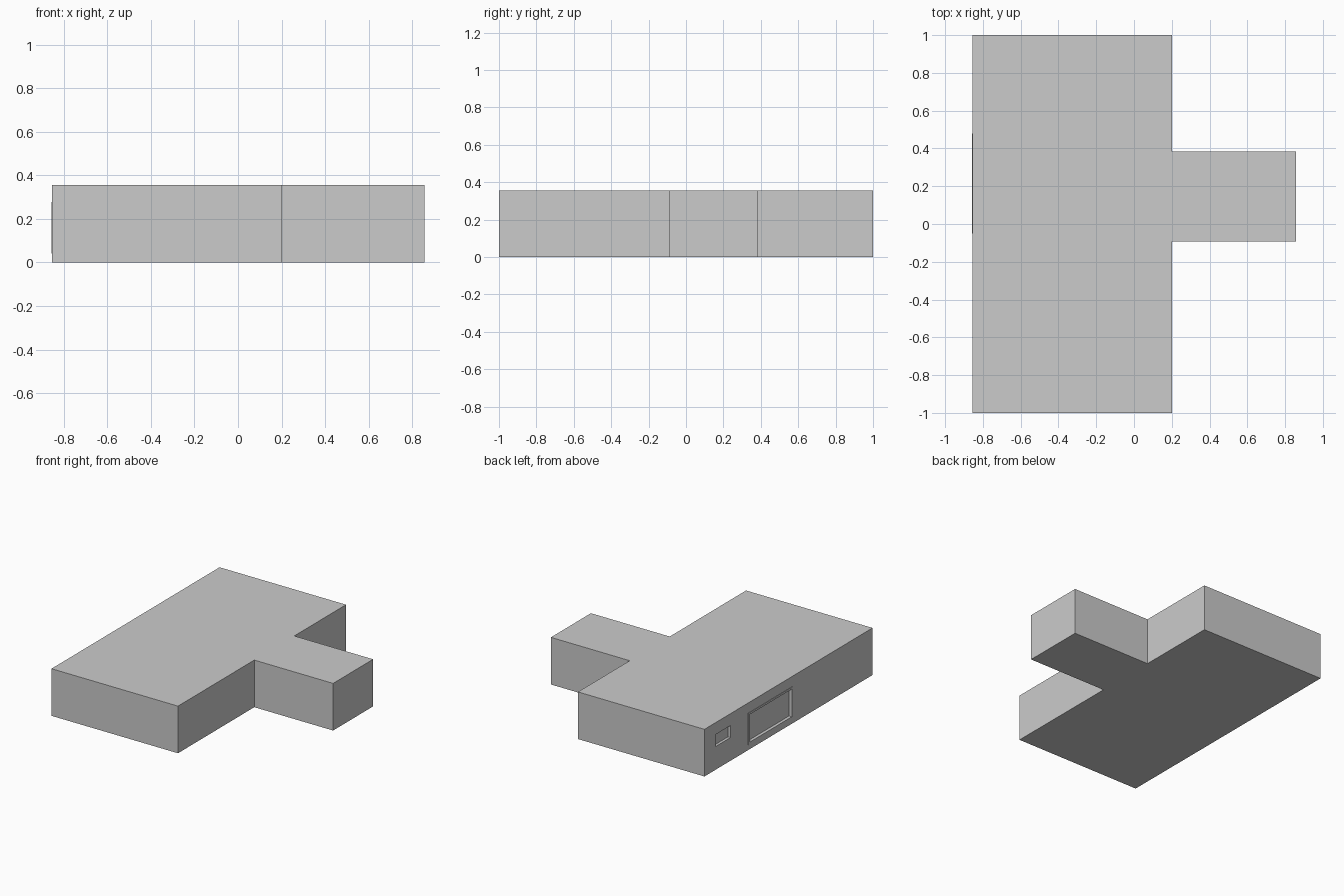
import bpy, bmesh

if "Cube" in bpy.data.objects:
    bpy.data.objects.remove(bpy.data.objects["Cube"])

H = 0.355          # building height
WALL = -0.854      # x of the window wall
DEPTH = 0.02       # window recess depth


def make_object(name, bm):
    bmesh.ops.recalc_face_normals(bm, faces=bm.faces)
    me = bpy.data.meshes.new(name)
    bm.to_mesh(me)
    bm.free()
    ob = bpy.data.objects.new(name, me)
    bpy.context.scene.collection.objects.link(ob)
    return ob


def box(name, x0, x1, y0, y1, z0, z1):
    bm = bmesh.new()
    bmesh.ops.create_cube(bm, size=1)
    for v in bm.verts:
        v.co.x = x1 if v.co.x > 0 else x0
        v.co.y = y1 if v.co.y > 0 else y0
        v.co.z = z1 if v.co.z > 0 else z0
    return make_object(name, bm)


def cut(target, cutter):
    mod = target.modifiers.new(cutter.name, 'BOOLEAN')
    mod.operation = 'DIFFERENCE'
    mod.solver = 'EXACT'
    mod.object = cutter
    cutter.hide_render = True
    cutter.hide_set(True)


# T-shaped building block
plan = [(WALL, -1), (0.2, -1), (0.2, -0.092), (0.857, -0.092),
        (0.857, 0.384), (0.2, 0.384), (0.2, 1), (WALL, 1)]
bm = bmesh.new()
base = bm.faces.new([bm.verts.new((x, y, 0)) for x, y in plan])
top = bmesh.ops.extrude_face_region(bm, geom=[base], use_keep_orig=True)
bmesh.ops.translate(bm, vec=(0, 0, H),
                    verts=[g for g in top['geom'] if isinstance(g, bmesh.types.BMVert)])
building = make_object("building_block", bm)

# Raised frame around the large window
Y0, Y1, Z0, Z1, T = -0.05, 0.48, 0.04, 0.278, 0.015
frame = box("large_window_frame", WALL - 0.003, WALL + 0.002, Y0, Y1, Z0, Z1)
cut(frame, box("frame_cutter", WALL - 0.05, WALL + 0.05,
               Y0 + T, Y1 - T, Z0 + T, Z1 - T))

# Window recesses in the wall
cut(building, box("large_window_cutter", WALL - 0.05, WALL + DEPTH,
                  Y0 + T, Y1 - T, Z0 + T, Z1 - T))
cut(building, box("small_window_cutter", WALL - 0.05, WALL + DEPTH,
                  0.69, 0.87, 0.175, 0.265))
